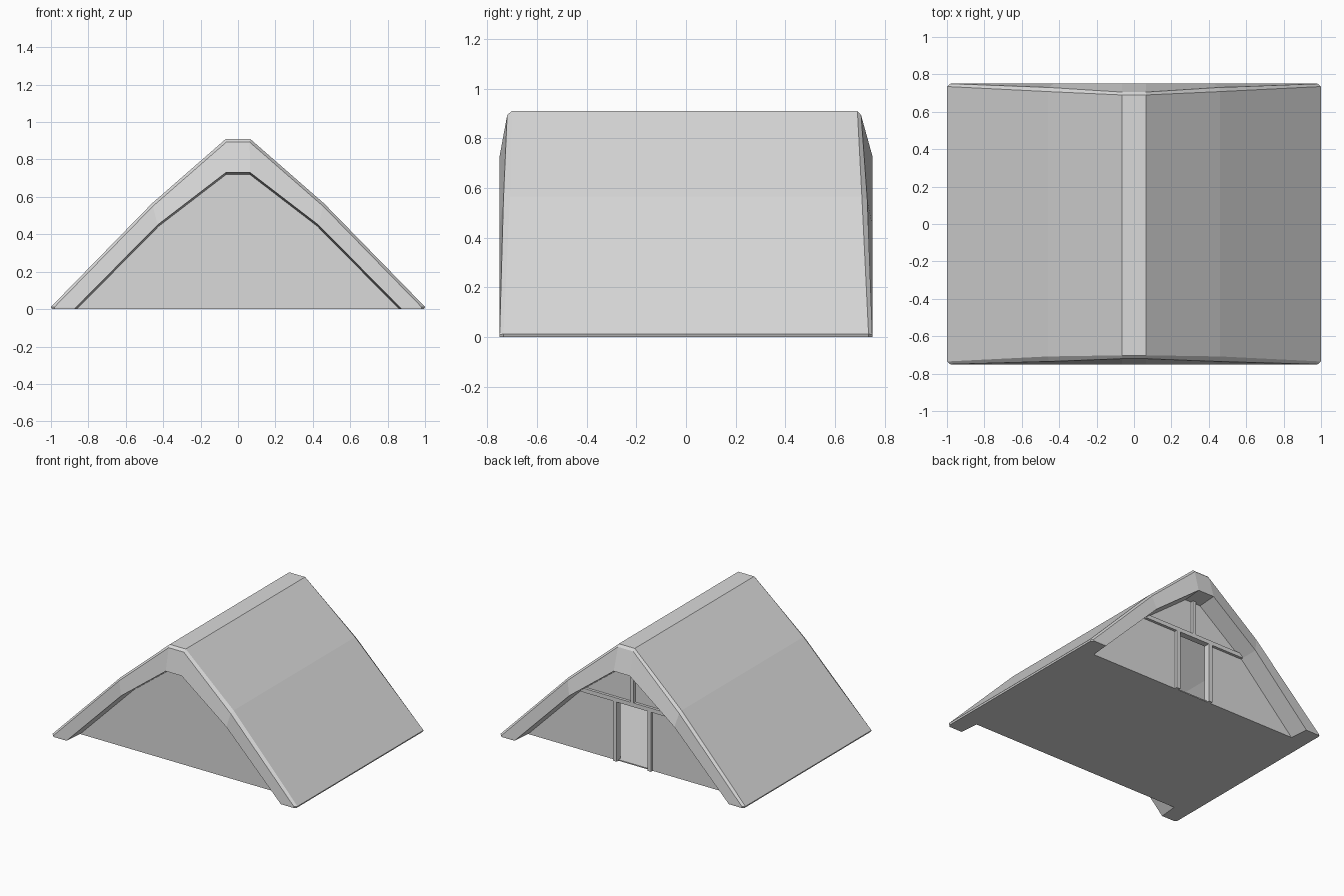
import bpy
import bmesh

if "Cube" in bpy.data.objects:
    bpy.data.objects.remove(bpy.data.objects["Cube"], do_unlink=True)

grey = bpy.data.materials.new("light_grey")
grey.use_nodes = True
colour = (0.7, 0.7, 0.7, 1)
grey.diffuse_color = colour
grey.node_tree.nodes["Principled BSDF"].inputs["Base Color"].default_value = colour

WALL_Y = 0.61
BEAM_Z = 0.455
DOOR_X = 0.125


def finish(name, bm):
    bmesh.ops.recalc_face_normals(bm, faces=bm.faces)
    mesh = bpy.data.meshes.new(name)
    bm.to_mesh(mesh)
    bm.free()
    mesh.materials.append(grey)
    obj = bpy.data.objects.new(name, mesh)
    bpy.context.collection.objects.link(obj)
    return obj


def mirrored(half):
    """Complete a right-hand half profile, listed from eave to ridge."""
    return half + [(-p[0],) + tuple(p[1:]) for p in reversed(half)]


def prism(name, outline, y0, y1):
    """Extrude an x-z outline from y0 to y1."""
    bm = bmesh.new()
    face = bm.faces.new([bm.verts.new((x, y0, z)) for x, z in outline])
    ext = bmesh.ops.extrude_face_region(bm, geom=[face])["geom"]
    verts = [g for g in ext if isinstance(g, bmesh.types.BMVert)]
    bmesh.ops.translate(bm, verts=verts, vec=(0, y1 - y0, 0))
    return finish(name, bm)


def box(name, x0, x1, y0, y1, z0, z1):
    return prism(name, [(x0, z0), (x1, z0), (x1, z1), (x0, z1)], y0, y1)


# Half profiles of the roof: outer skin, chamfer line, soffit and soffit at the wall
outer = [(0.995, 0), (1, 0.012), (0.46, 0.565), (0.065, 0.91)]
chamfer = [(0.98, 0), (0.982, 0.01), (0.455, 0.55), (0.062, 0.893)]
soffit = [(0.875, 0), (0.863, 0.012), (0.43, 0.45), (0.065, 0.73)]
at_wall = [(x * 0.985, z * 0.985) for x, z in soffit]

# Setback of each profile point at the front and back gable
front_y = [(0.735, 0.735, 0.708, 0.702), (0.75, 0.75, 0.735, 0.72)]
back_y = [(0.735, 0.735, 0.708, 0.69), (0.75, 0.75, 0.73, 0.705)]


def rings(ys, side):
    ys = ys + [(0.75,) * 4, (WALL_Y,) * 4]
    return [mirrored([(x, side * y, z) for (x, z), y in zip(half, row)])
            for half, row in zip((outer, chamfer, soffit, at_wall), ys)]


# Roof shell, lofted round both gables, with flat feet
bm = bmesh.new()
loops = [[bm.verts.new(p) for p in ring]
         for ring in rings(front_y, -1) + rings(back_y, 1)[::-1]]
for a, b in zip(loops, loops[1:] + loops[:1]):
    for i in range(len(a) - 1):
        bm.faces.new((a[i], a[i + 1], b[i + 1], b[i]))
for end in (0, -1):
    bm.faces.new([loop[end] for loop in loops])
finish("roof_shell", bm)

# Floor and gable walls
wall = mirrored(at_wall)
foot = at_wall[0][0]
box("floor", -foot, foot, -WALL_Y, WALL_Y, 0, 0.008)
prism("front_wall", wall, -WALL_Y, 0.02 - WALL_Y)
doorway = [(-DOOR_X, 0), (-DOOR_X, BEAM_Z), (DOOR_X, BEAM_Z), (DOOR_X, 0)]
prism("back_wall", wall + doorway, WALL_Y - 0.02, WALL_Y)

# Timber framing round the doorway
y0, y1 = WALL_Y - 0.025, WALL_Y + 0.02
for name, side in (("left", 1), ("right", -1)):
    x = side * (DOOR_X + 0.015)
    box(name + "_door_post", x - 0.015, x + 0.015, y0, y1, 0, BEAM_Z)
box("lintel_beam", -0.42, 0.42, y0, y1, BEAM_Z - 0.015, BEAM_Z + 0.015)
box("upper_post", -0.013, 0.013, y0, y1, BEAM_Z, 0.725)
